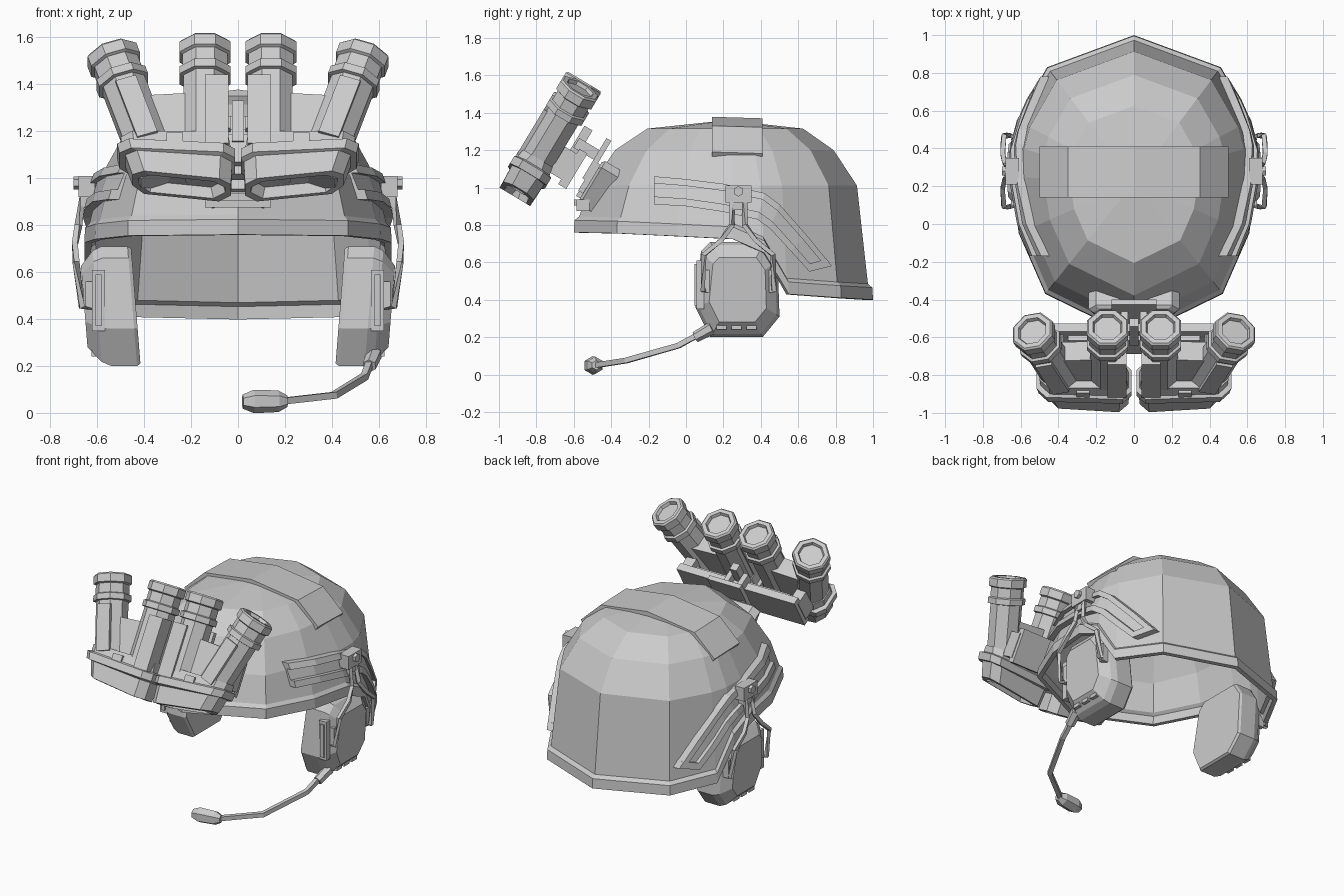
import bpy, bmesh, math
from mathutils import Vector, Matrix
from mathutils.bvhtree import BVHTree

if "Cube" in bpy.data.objects:
    bpy.data.objects.remove(bpy.data.objects["Cube"])

I = Matrix.Identity(4)


def loft(rings, cap0=True, cap1=True):
    n = len(rings[0])
    verts = [Vector(p) for r in rings for p in r]
    faces = [(k*n+i, k*n+(i+1) % n, (k+1)*n+(i+1) % n, (k+1)*n+i)
             for k in range(len(rings)-1) for i in range(n)]
    if cap0:
        faces.append(tuple(range(n)))
    if cap1:
        faces.append(tuple(range((len(rings)-1)*n, len(rings)*n)))
    return verts, faces


def box(c, s, t=1.0):
    # box tapered by t towards +z
    ring = lambda z, k: [(c[0]+a*s[0]*k/2, c[1]+b*s[1]*k/2, c[2]+z*s[2]/2)
                         for a, b in ((-1, -1), (1, -1), (1, 1), (-1, 1))]
    return loft([ring(-1, 1), ring(1, t)])


def tube(p0, p1, prof, n=8):
    # turned profile of (fraction along axis, radius)
    p0, p1 = Vector(p0), Vector(p1)
    q = (p1-p0).to_track_quat('Z', 'Y')
    ang = [2*math.pi*(i+.5)/n for i in range(n)]
    return loft([[p0.lerp(p1, t)+q @ Vector((r*math.cos(a), r*math.sin(a), 0)) for a in ang]
                 for t, r in prof])


def rod(pts, r, n=4):
    pts = [Vector(p) for p in pts]
    rings = []
    for i, p in enumerate(pts):
        d = (pts[min(i+1, len(pts)-1)]-pts[max(i-1, 0)]).normalized()
        q = d.to_track_quat('Z', 'X' if abs(d.x) < .9 else 'Y')
        rings.append([p+q @ Vector((r*math.cos(a), r*math.sin(a), 0))
                      for a in [2*math.pi*(j+.5)/n for j in range(n)]])
    return loft(rings)


def make(name, parts, mirror=False, M=I):
    bm = bmesh.new()
    for verts, faces in parts:
        vs = [bm.verts.new(M @ Vector(v)) for v in verts]
        for f in faces:
            bm.faces.new([vs[i] for i in f])
    bmesh.ops.recalc_face_normals(bm, faces=bm.faces)
    me = bpy.data.meshes.new(name)
    bm.to_mesh(me)
    bm.free()
    ob = bpy.data.objects.new(name, me)
    bpy.context.collection.objects.link(ob)
    if mirror:
        ob.modifiers.new("Mirror", 'MIRROR')
    return ob


# Helmet shell: faceted dome with a stepped rim that drops behind the ears
half = [(0, -.6, .76), (.47, -.37, .755), (.61, -.05, .74), (.655, .25, .725), (.655, .42, .65),
        (.62, .55, .43), (.46, .83, .41), (0, 1, .40)]
cols = half+[(-x, y, z) for x, y, z in half[-2:0:-1]]
CY = .22


def dome(s, zf):
    return [(x*s, CY+(y-CY)*s, zf(z)) for x, y, z in cols]


rings = [dome(1, lambda z: z), dome(.995, lambda z: z+.065), dome(.965, lambda z: z+.085),
         dome(.89, lambda z: 1.01), dome(.73, lambda z: 1.2), dome(.52, lambda z: 1.315)]
sv, sf = loft(rings, False, False)
sv.append(Vector((0, CY, 1.36)))
n = len(cols)
sf += [(5*n+i, 5*n+(i+1) % n, len(sv)-1) for i in range(n)]
bvh = BVHTree.FromPolygons(sv, sf)
shell = make("helmet_shell", [(sv, sf)])
sol = shell.modifiers.new("Solidify", 'SOLIDIFY')
sol.thickness, sol.offset = .03, -1

# Raised band over the crown
prof = [(-.5, 1.19), (-.35, 1.33), (0, 1.378), (.35, 1.33), (.5, 1.19)]
sec = prof+[(x*.93, z-.05) for x, z in prof[::-1]]
make("crown_band", [loft([[(x, .14, z) for x, z in sec], [(x, .41, z-.008) for x, z in sec]])])


# Side rails hugging the shell
def on_shell(y, z, off):
    hit = bvh.ray_cast(Vector((2, y, z)), Vector((-1, 0, 0)))[0]
    return ((hit.x if hit else .5)+off, y, z)


def strip(top, bot, off):
    return loft([[on_shell(*a, off), on_shell(*b, off), on_shell(*b, -.02), on_shell(*a, -.02)]
                 for a, b in zip(top, bot)])


up = [(-.17, 1.06), (0, 1.045), (.2, 1.02), (.42, .97), (.5, .91), (.65, .74), (.78, .58)]
lo = [(-.17, .91), (0, .9), (.2, .87), (.38, .83), (.45, .78), (.56, .66), (.66, .55)]
mix = lambda f: [(a[0]+(b[0]-a[0])*f, a[1]+(b[1]-a[1])*f) for a, b in zip(up, lo)]
make("side_rail", [strip(up, lo, .022), strip(up, mix(.25), .045), strip(mix(.72), lo, .045),
                   strip([mix(.0)[-1], (.75, .62)], [lo[-1], (.64, .585)], .045)], True)

# Headset pivots, wire arms and ear cups
make("headset_pivot", [box((.645, .28, .965), (.07, .14, .09)), box((.64, .28, .91), (.06, .09, .06)),
                       tube((.66, .28, .98), (.7, .28, .98), [(0, .028), (1, .028)], 6)], True)
arms = [rod([(.66, .28+s*.035, .94), (.68, .28+s*.035, .8), (.695, .28+s*.09, .72),
             (.69, .28+s*.185, .64), (.665, .28+s*.19, .45), (.6, .28+s*.17, .45)], .017)
        for s in (-1, 1)]
make("headset_arms", arms, True)

cup = [(.08, .66), (.05, .36), (.13, .2), (.41, .2), (.5, .31), (.49, .61), (.42, .71), (.13, .71)]
cup_rings = [[(x+((z-.45)*s)*.08, .28+(y-.28)*s, .45+(z-.45)*s) for y, z in cup]
             for x, s in ((.435, .96), (.45, 1), (.56, 1), (.6, .93), (.655, .68))]
make("ear_cup", [loft(cup_rings)], True)
make("ear_cup_details",
     [box((.595, .075, .48), (.055, .04, .26)), box((.595, .068, .48), (.025, .045, .22))] +
     [box((.6, .19+i*.08, .265), (.05, .055, .05)) for i in range(3)] +
     [box((.63, .11, .5), (.04, .03, .12)), box((.63, .46, .5), (.04, .03, .12))], True)

# Boom microphone on one side only
make("microphone_boom", [rod([(.58, .13, .25), (.56, .06, .21), (.54, -.04, .155), (.41, -.32, .075),
                              (.19, -.48, .05)], .02),
                         tube((.58, .14, .25), (.56, .05, .2), [(0, .035), (1, .03)], 6)])
make("microphone_capsule", [tube((.21, -.48, .05), (.02, -.505, .048),
                                 [(0, .025), (.2, .046), (.75, .05), (1, .03)], 6)])

# Goggles: built upright, then tilted onto the raised position
G = Matrix.Translation((0, -.915, .95)) @ Matrix.Rotation(math.radians(-31), 4, 'X')
eyepiece = [(0, .09), (.2, .1), (.74, .1), (.745, .118), (.8, .118), (.81, .104), (.9, .104), (.91, .118),
            (.985, .118), (1, .108), (1, .082), (.97, .075)]
inner = ((.14, 0, .06), (.14, 0, .72))
outer = ((.335, 0, .06), (.54, 0, .68))
make("inner_eye_tube", [tube(*inner, eyepiece)], True, G)
make("outer_eye_tube", [tube(*outer, eyepiece)], True, G)


# Shared oblong lens hood under each pair of tubes
def oblong(x0, x1, h, u, k, c=.05):
    p = [(x0, -h+c), (x0+c, -h), (x1-c, -h), (x1, -h+c), (x1, h-c), (x1-c, h), (x0+c, h), (x0, h-c)]
    return [(x, v, u+k*max(0, x-.25)) for x, v in p]


hood = [oblong(.065, .415, .06, .05, .25), oblong(.055, .425, .07, 0, .25), oblong(.03, .45, .095, 0, .25),
        oblong(.025, .48, .1, .11, .15), oblong(.012, .505, .115, .12, .1), oblong(.012, .515, .115, .165, .1),
        oblong(.03, .495, .1, .175, .1), oblong(.04, .5, .09, .24, 0)]
make("lens_hood", [loft(hood)], True, G)

# Web between tubes and raised strips along the bodies
web = [(.14, .2), (.4, .2), (.46, .44), (.14, .46)]
make("tube_web", [loft([[(x, v, u) for x, u in web] for v in (-.045, .07)])], True, G)
d = (Vector(outer[1])-Vector(outer[0])).normalized()
side = Vector((d.z, 0, -d.x))
a, b = Vector(outer[0]), Vector(outer[1])
quad = lambda p: [p-side*.045+Vector((0, -.108, 0)), p+side*.045+Vector((0, -.108, 0)),
                  p+side*.045, p-side*.045]
make("tube_strips", [box((.09, -.05, .34), (.1, .115, .34)),
                     loft([quad(a.lerp(b, .25)), quad(a.lerp(b, .7))]),
                     box((.27, -.07, .19), (.07, .08, .06))], True, G)

# Cross bar behind the tubes and the link to the helmet
def tilt(y, z):
    return Matrix.Translation((0, y, z)) @ Matrix.Rotation(math.radians(-31), 4, 'X')


make("goggle_bar", [box((0, 0, 0), (.88, .05, .22)), box((0, -.03, 0), (.7, .05, .14)),
                    box((0, -.04, .13), (.05, .05, .2))], False, tilt(-.605, 1.1))
make("bar_end_block", [box((.41, -.05, 0), (.07, .1, .16))], True, tilt(-.605, 1.1))
make("mount_arm", [box((.05, -.06, .02), (.035, .14, .06)), box((.06, .01, 0), (.12, .03, .25))],
     True, tilt(-.485, 1.155))

# Mount shroud on the helmet front
out = [(-.11, -.13), (.11, -.13), (.15, -.06), (.24, .1), (.2, .14), (-.2, .14), (-.24, .1), (-.15, -.06)]
make("mount_shroud", [loft([[(x*s, v, u*s) for x, u in out]
                            for v, s in ((.08, 1), (-.02, 1), (-.035, .9))]),
                      box((0, -.04, 0), (.16, .04, .2)),
                      box((.1, -.04, .02), (.03, .05, .18)), box((-.1, -.04, .02), (.03, .05, .18))],
     False, tilt(-.485, 1.01))
make("shroud_clip", [box((0, -.55, .905), (.28, .07, .06)), box((0, -.57, .92), (.2, .06, .03))])
